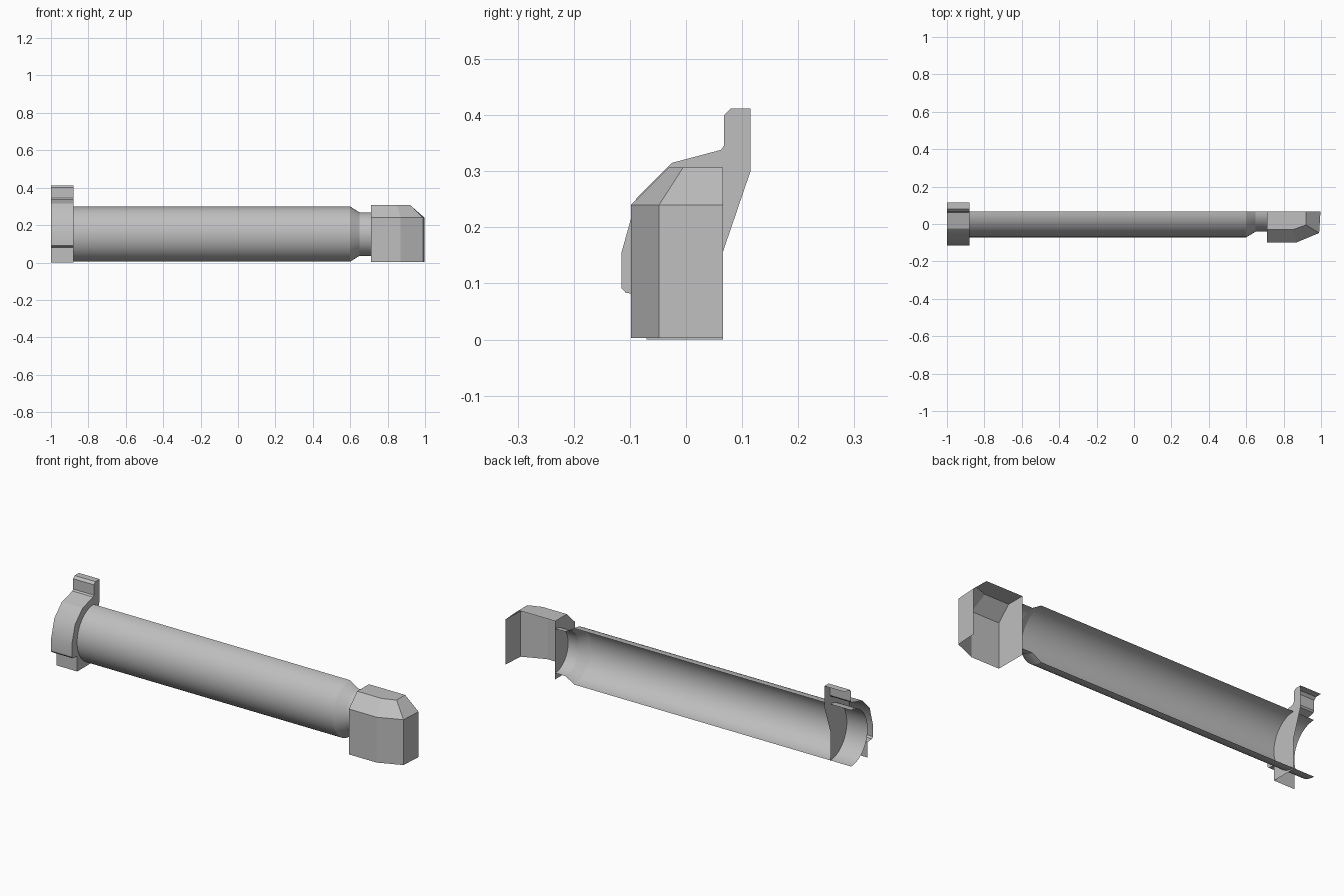
import bpy, bmesh, math

old = bpy.data.objects.get("Cube")
if old:
    bpy.data.objects.remove(old, do_unlink=True)

grey = bpy.data.materials.new("plain grey")
grey.use_nodes = True
grey.diffuse_color = (0.52, 0.52, 0.52, 1)
grey.node_tree.nodes["Principled BSDF"].inputs["Base Color"].default_value = grey.diffuse_color

BACK = 0.066  # plane where the half shell is cut open


def loft(name, rows, caps=(), angle=30):
    """Join rows of points into an open shell, then add cap polygons."""
    bm = bmesh.new()
    grid = [[bm.verts.new(p) for p in row] for row in rows]
    for a, b in zip(grid, grid[1:]):
        for i in range(len(a) - 1):
            bm.faces.new((a[i], a[i + 1], b[i + 1], b[i]))
    for cap in caps:
        bm.faces.new([bm.verts.new(p) for p in cap])
    bmesh.ops.remove_doubles(bm, verts=bm.verts, dist=0.0001)
    bmesh.ops.recalc_face_normals(bm, faces=bm.faces)
    mesh = bpy.data.meshes.new(name)
    bm.to_mesh(mesh)
    bm.free()
    mesh.materials.append(grey)
    obj = bpy.data.objects.new(name, mesh)
    bpy.context.collection.objects.link(obj)
    bpy.ops.object.select_all(action='DESELECT')
    obj.select_set(True)
    bpy.context.view_layer.objects.active = obj
    bpy.ops.object.shade_smooth_by_angle(angle=math.radians(angle))
    return obj


def half_ring(x, ry, rz, n=24):
    turns = [math.pi * i / n for i in range(n + 1)]
    return [(x, BACK - ry * math.sin(t), 0.152 + rz * math.cos(t)) for t in turns]


# Half tube with a tapered neck
tube_steps = [(-1, 0.137, 0.147), (0.6, 0.137, 0.147),
              (0.65, 0.107, 0.116), (0.71, 0.107, 0.116)]
loft("half_tube", [half_ring(*s) for s in tube_steps], angle=15)

# Collar with an upper and a lower tab, closed on its inner side
collar = [(0.115, 0.412), (0.08, 0.412), (0.068, 0.4), (0.068, 0.346),
          (0.062, 0.338), (-0.025, 0.315), (-0.088, 0.252), (-0.115, 0.155),
          (-0.115, 0.092), (-0.107, 0.083), (-0.07, 0.08), (-0.07, 0)]
collar_back = [(BACK, 0), (BACK, 0.157), (0.115, 0.3)]
loft("collar",
     [[(x, y, z) for y, z in collar] for x in (-1, -0.88)],
     [[(-0.88, y, z) for y, z in collar + collar_back]])

# Chamfered head, open at the back and underneath
wide = [(0.71, BACK), (0.71, -0.098), (0.87, -0.098), (0.99, -0.048), (0.997, BACK)]
narrow = [(0.71, BACK), (0.71, -0.03), (0.85, -0.03), (0.92, -0.005), (0.92, BACK)]
rims = [(wide, 0.003), (wide, 0.24), (narrow, 0.307)]
rows = [[(x, y, z) for x, y in rim] + [] for rim, z in rims]
loft("chamfered_head", rows, [rows[-1]], angle=15)
